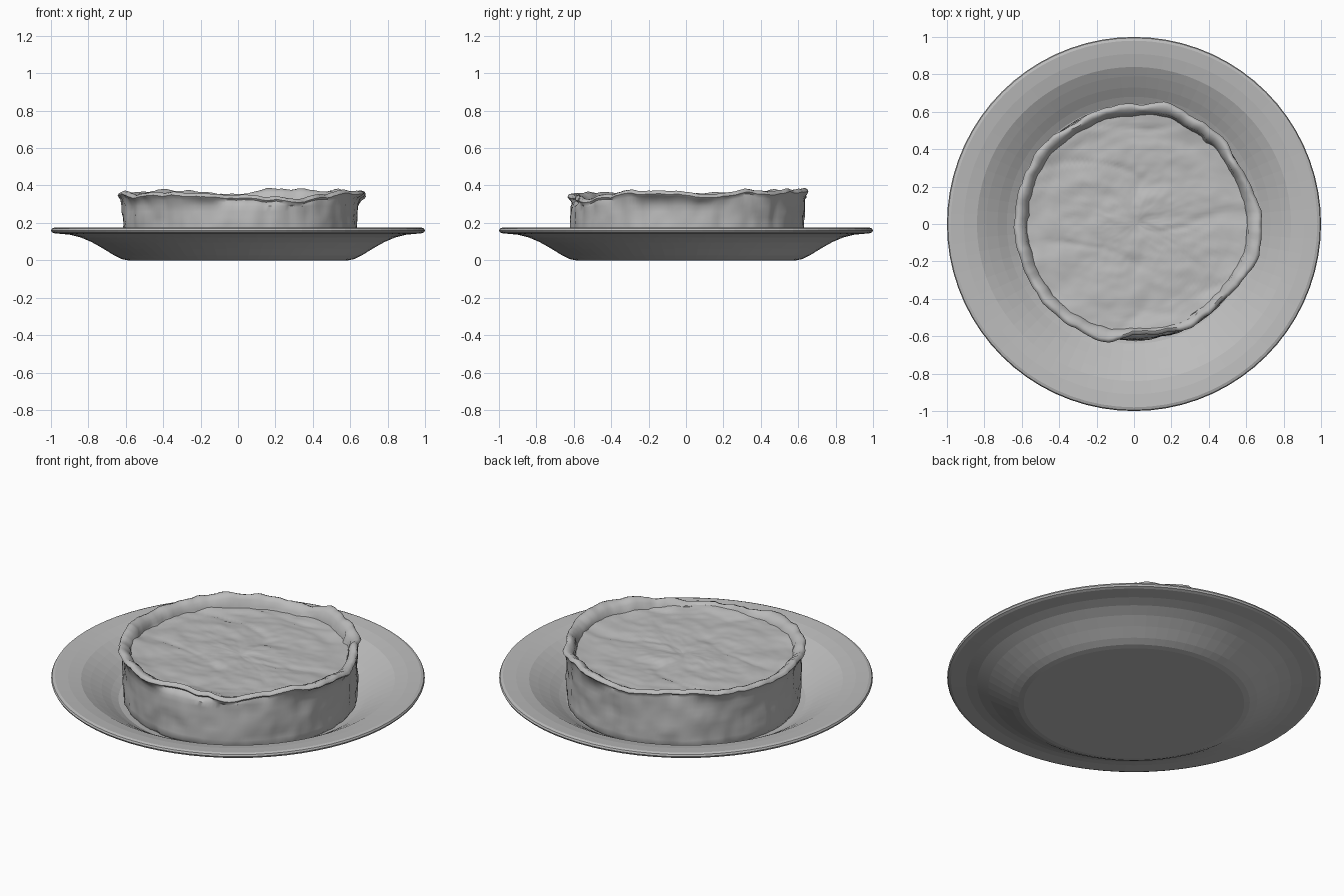
import bpy, bmesh, math
from mathutils import Vector, noise

cube = bpy.data.objects.get("Cube")
if cube:
    bpy.data.objects.remove(cube, do_unlink=True)

clay = bpy.data.materials.new("plain_grey")
clay.use_nodes = True
GREY = (0.5, 0.5, 0.5, 1)
clay.diffuse_color = GREY
clay.node_tree.nodes["Principled BSDF"].inputs["Base Color"].default_value = GREY


def lathe(name, steps, segments, place, angle, caps):
    """Sweep a row of steps round z; place(step, angle) gives each point.
    caps lists which end rings (0 first, -1 last) are filled."""
    bm = bmesh.new()
    rings = [[bm.verts.new(place(s, math.tau * i / segments)) for i in range(segments)]
             for s in range(steps)]
    for a, b in zip(rings, rings[1:]):
        for i in range(segments):
            j = (i + 1) % segments
            bm.faces.new((a[i], a[j], b[j], b[i]))
    for end in caps:
        bm.faces.new(rings[end] if end else rings[end][::-1])
    bm.normal_update()
    mesh = bpy.data.meshes.new(name)
    bm.to_mesh(mesh)
    bm.free()
    mesh.materials.append(clay)
    obj = bpy.data.objects.new(name, mesh)
    bpy.context.collection.objects.link(obj)
    bpy.ops.object.select_all(action='DESELECT')
    obj.select_set(True)
    bpy.context.view_layer.objects.active = obj
    bpy.ops.object.shade_smooth_by_angle(angle=math.radians(angle))


def around(table, angle):
    """Smoothly read a table of values spaced evenly round the circle."""
    t = angle / math.tau * len(table)
    k = int(t)
    f = t - k
    f = f * f * (3 - 2 * f)
    return table[k % len(table)] * (1 - f) + table[(k + 1) % len(table)] * f


def rough(x, y, z, scale):
    return noise.fractal(Vector((x, y, z)) * scale, 0.9, 2.0, 4)


# Plate: closed profile from the foot, over the rim, to the well
plate_profile = [(0.59, 0), (0.62, 0.006), (0.66, 0.025), (0.72, 0.062), (0.78, 0.096),
                 (0.84, 0.122), (0.90, 0.137), (0.98, 0.144), (0.995, 0.15), (1, 0.16),
                 (0.995, 0.17), (0.98, 0.175), (0.91, 0.168), (0.84, 0.154), (0.79, 0.128),
                 (0.73, 0.093), (0.68, 0.06), (0.64, 0.038), (0.59, 0.03)]


def plate_point(s, a):
    r, z = plate_profile[s]
    return (r * math.cos(a), r * math.sin(a), z)


lathe("plate", len(plate_profile), 72, plate_point, 2, (0, -1))

# Pie crust: uneven lip radius and height, sampled round the circle from +x
CENTRE = Vector((0.01, 0.008, 0))
lip_radius = [.672, .655, .63, .65, .64, .658, .632, .638, .625, .64, .65, .645,
              .65, .65, .65, .655, .655, .66, .60, .612, .63, .622, .645, .68]
lip_height = [.365, .35, .375, .37, .38, .385, .355, .36, .375, .375, .36, .365,
              .36, .37, .355, .365, .36, .355, .35, .34, .33, .355, .37, .375]


def inner_radius(a):
    return 0.285 + 0.46 * around(lip_radius, a)


def crust_point(s, a):
    c, d = math.cos(a), math.sin(a)
    lip = around(lip_radius, a) + 0.009 * rough(c, d, 4, 6)
    top = around(lip_height, a) + 0.011 * rough(c, d, 2, 5)
    inner = inner_radius(a) + 0.008 * rough(c, d, 6, 6)
    wall = 0.627 + 0.008 * rough(c, d, s * 0.09, 3)
    rows = [(0.615, 0.03)]
    rows += [(wall, 0.05 + 0.03 * k) for k in range(9)]
    rows += [(wall * 0.5 + lip * 0.5 - 0.004, top - 0.04), (lip - 0.008, top - 0.028),
             (lip, top - 0.018), (lip - 0.006, top - 0.005), (lip - 0.02, top),
             (lip * 0.6 + inner * 0.4 - 0.01, top - 0.006), (inner + 0.008, top - 0.022),
             (inner, 0.315), (inner - 0.006, 0.295), (inner - 0.02, 0.27)]
    r, z = rows[s]
    r += 0.004 * rough(c, d, z, 9)
    # vertical folds pressed into the side
    if z < 0.3:
        r -= 0.014 * max(0, noise.noise(Vector((c, d, z * 0.4)) * 7))
    return CENTRE + Vector((r * c, r * d, z))


lathe("pie_crust", 20, 192, crust_point, 50, (0,))

# Filling: hand-pressed surface with shallow lumps and creases
FILL_RINGS = 36


def filling_point(s, a):
    t = 1 - s / FILL_RINGS
    r = t * (inner_radius(a) + 0.015)
    x, y = r * math.cos(a), r * math.sin(a)
    z = 0.304 - 0.012 * y + 0.011 * rough(x, y * 1.6, 5, 4)
    # long creases, and an edge pressed up against the crust
    crease = abs(noise.noise(Vector((x * 1.5 + 3, y * 4, 1))))
    z += 0.01 * max(0, t - 0.85) / 0.15 - 0.006 * max(0, 1 - crease * 10)
    return CENTRE + Vector((x, y, z))


lathe("pie_filling", FILL_RINGS, 144, filling_point, 40, (-1,))
